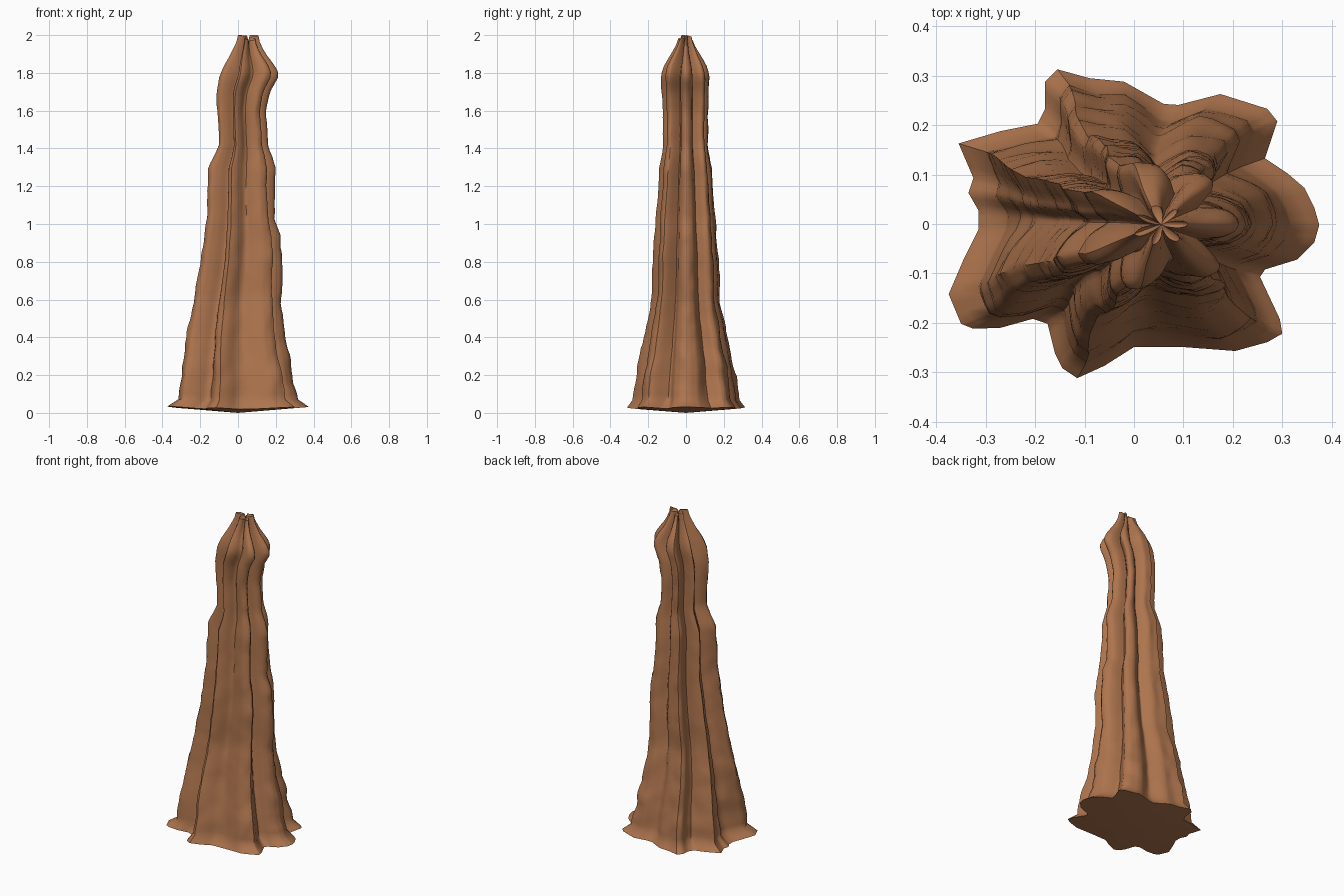
import bpy, bmesh, math
from mathutils import Vector, noise

if "Cube" in bpy.data.objects:
    bpy.data.objects.remove(bpy.data.objects["Cube"])

# Footprint of the flared base (x, y)
BASE = [(.375, 0), (.365, .035), (.345, .075), (.31, .105), (.265, .135), (.29, .21), (.27, .235),
        (.175, .265), (.09, .243), (.06, .245), (-.02, .29), (-.09, .297), (-.155, .315), (-.18, .29),
        (-.18, .235), (-.195, .205), (-.27, .19), (-.355, .165), (-.325, .095), (-.335, .065),
        (-.315, .03), (-.315, -.01), (-.345, -.07), (-.375, -.14), (-.35, -.2), (-.325, -.21),
        (-.27, -.208), (-.205, -.19), (-.175, -.2), (-.16, -.26), (-.145, -.29), (-.115, -.31),
        (-.06, -.285), (0, -.247), (.1, -.247), (.205, -.255), (.27, -.237), (.3, -.22),
        (.295, -.19), (.255, -.105), (.265, -.09), (.33, -.07), (.365, -.035)]

# Profile: z, left x, right x, half depth, groove depth
PROFILE = [(.03, -.375, .375, .312, 0), (.07, -.32, .32, .283, .04), (.2, -.3, .295, .268, .08),
           (.4, -.275, .257, .225, .12), (.6, -.235, .232, .185, .16), (.8, -.203, .235, .178, .2),
           (.95, -.182, .225, .168, .22), (1.02, -.165, .203, .163, .23), (1.2, -.16, .195, .148, .25),
           (1.3, -.16, .2, .143, .27), (1.36, -.13, .185, .132, .28), (1.42, -.103, .16, .123, .3),
           (1.6, -.11, .152, .123, .32), (1.7, -.115, .175, .13, .34), (1.79, -.1, .224, .133, .36),
           (1.84, -.08, .2, .117, .42), (1.9, -.042, .15, .08, .55), (1.95, -.012, .12, .053, .72),
           (1.985, -.002, .112, .042, .85)]
GROOVES = [math.radians(a) for a in (27, 72, 133, 176, 226, 282, 338)]
SPLIT = 3


def sample(z):
    """Interpolated profile row at height z."""
    for a, b in zip(PROFILE, PROFILE[1:]):
        if z <= b[0]:
            t = max(0, (z - a[0]) / (b[0] - a[0]))
            return [p + (q - p) * t for p, q in zip(a, b)]
    return PROFILE[-1]


def groove(angle):
    """1 in a groove, falling to 0 on the ridges."""
    d = min(abs((angle - g + math.pi) % (2 * math.pi) - math.pi) for g in GROOVES)
    return math.exp(-abs(d / .2) ** 1.4)


# Finer outline
outline = []
for i, p in enumerate(BASE):
    q = BASE[(i + 1) % len(BASE)]
    outline += [Vector(p).lerp(Vector(q), k / SPLIT) for k in range(SPLIT)]
n = len(outline)

# Fluted trunk, lofted ring by ring
bm = bmesh.new()
heights = [.03, .045, .07] + [.07 + (1.985 - .07) * i / 64 for i in range(1, 65)]
rings = []
for z in heights:
    _, left, right, half, depth = sample(z)
    cx, hx = (left + right) / 2, (right - left) / 2
    low = max(0, 1 - (z - .03) / .1)
    top = max(0, (z - 1.9) / .085)
    ring = []
    for p in outline:
        a = math.atan2(p.y, p.x)
        f = 1 - depth * groove(a)
        x, y = p.x / .375 * hx * f, p.y / .312 * half * f
        # rough, slightly layered surface
        bump = noise.noise(Vector((math.cos(a) * 2.5, math.sin(a) * 2.5, z * 9)))
        bump += .5 * noise.noise(Vector((math.cos(a) * 5, math.sin(a) * 5, z * 22)))
        s = 1 + .045 * bump * (1 - low) * (1 - top)
        dz = low * (.09 * (p.length - .36)) + top * .015 * math.sin(a * 2 + 1)
        ring.append(bm.verts.new((cx + x * s, y * s - .002, z + dz)))
    rings.append(ring)
for lo, hi in zip(rings, rings[1:]):
    for i in range(n):
        j = (i + 1) % n
        bm.faces.new((lo[i], lo[j], hi[j], hi[i]))

# Underside and pinched tip
under = bm.verts.new((0, 0, 0))
tip = bm.verts.new((.055, 0, 1.96))
for i in range(n):
    j = (i + 1) % n
    bm.faces.new((under, rings[0][j], rings[0][i]))
    bm.faces.new((tip, rings[-1][i], rings[-1][j]))

mesh = bpy.data.meshes.new("fluted_trunk")
bm.to_mesh(mesh)
bm.free()
trunk = bpy.data.objects.new("fluted_trunk", mesh)
bpy.context.collection.objects.link(trunk)

clay = bpy.data.materials.new("clay_brown")
clay.diffuse_color = (.42, .175, .075, 1)
clay.use_nodes = True
clay.node_tree.nodes["Principled BSDF"].inputs["Base Color"].default_value = clay.diffuse_color
mesh.materials.append(clay)

bpy.context.view_layer.objects.active = trunk
trunk.select_set(True)
bpy.ops.object.shade_smooth_by_angle(angle=math.radians(50))
